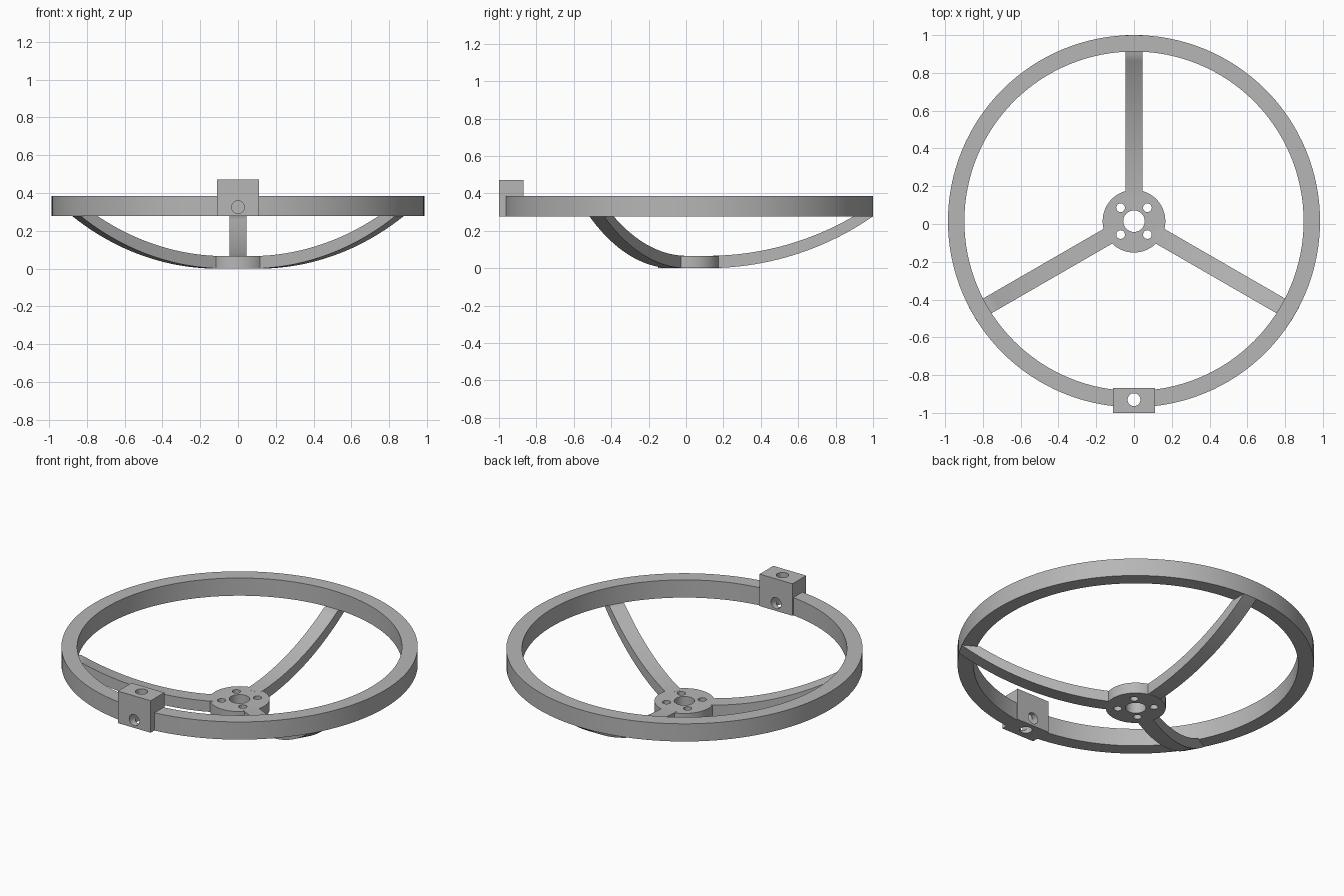
import bpy, bmesh, math
from mathutils import Matrix, Vector

if "Cube" in bpy.data.objects:
    bpy.data.objects.remove(bpy.data.objects["Cube"], do_unlink=True)

CY = 0.015                      # wheel axis in y
RING_R, RING_IN = 0.985, 0.898
RING_Z, RING_TOP = 0.277, 0.385
HUB_H = 0.066

grey = bpy.data.materials.new("plain grey")
grey.use_nodes = True
colour = (0.47, 0.47, 0.47, 1)
grey.diffuse_color = colour
grey.node_tree.nodes["Principled BSDF"].inputs["Base Color"].default_value = colour


def make(name, bm):
    bmesh.ops.recalc_face_normals(bm, faces=bm.faces)
    mesh = bpy.data.meshes.new(name)
    bm.to_mesh(mesh)
    bm.free()
    mesh.materials.append(grey)
    ob = bpy.data.objects.new(name, mesh)
    bpy.context.collection.objects.link(ob)
    return ob


def cylinder(name, radius, centre, depth, along_y=False, sides=32):
    bm = bmesh.new()
    turn = Matrix.Rotation(math.pi / 2, 4, 'X') if along_y else Matrix()
    bmesh.ops.create_cone(bm, cap_ends=True, segments=sides, radius1=radius, radius2=radius,
                          depth=depth, matrix=Matrix.Translation(centre) @ turn)
    return make(name, bm)


def select(ob):
    bpy.ops.object.select_all(action='DESELECT')
    ob.select_set(True)
    bpy.context.view_layer.objects.active = ob


def cut(ob, cutters):
    select(ob)
    for c in cutters:
        mod = ob.modifiers.new("cut", 'BOOLEAN')
        mod.operation, mod.solver, mod.object = 'DIFFERENCE', 'EXACT', c
        bpy.ops.object.modifier_apply(modifier=mod.name)


def smooth(ob):
    select(ob)
    bpy.ops.object.shade_smooth_by_angle(angle=math.radians(30))


# Rim: a square-section ring spun around the axis
bm = bmesh.new()
section = [bm.verts.new((r, CY, z)) for r, z in
           ((RING_IN, RING_Z), (RING_R, RING_Z), (RING_R, RING_TOP), (RING_IN, RING_TOP))]
edges = [bm.edges.new((section[i], section[(i + 1) % 4])) for i in range(4)]
bmesh.ops.spin(bm, geom=section + edges, cent=(0, CY, 0), axis=(0, 0, 1),
               angle=2 * math.pi, steps=128, use_merge=True)
bmesh.ops.remove_doubles(bm, verts=bm.verts, dist=1e-4)
rim = make("rim", bm)

# Hub disc with a centre bore and four bolt holes
hub = cylinder("hub", 0.166, (0, CY, HUB_H / 2), HUB_H, sides=64)
hub_cutters = [cylinder("bore_cutter", 0.057, (0, CY, 0), 1)]
for sx in (-1, 1):
    for sy in (-1, 1):
        hub_cutters.append(cylinder("bolt_cutter", 0.023, (sx * 0.071, CY + sy * 0.071, 0), 1))
cut(hub, hub_cutters)

# Clamp block on the front of the rim, drilled downwards and through
bm = bmesh.new()
bmesh.ops.create_cube(bm, size=1, matrix=Matrix.Translation((0, -0.934, 0.3745))
                      @ Matrix.Diagonal((0.222, 0.132, 0.195, 1)))
block = make("clamp_block", bm)
block_cutters = [cylinder("down_cutter", 0.034, (0, -0.93, 0.4), 1),
                 cylinder("through_cutter", 0.034, (0, -0.934, 0.325), 0.4, along_y=True)]
cut(block, block_cutters)
cut(rim, block_cutters)

for c in hub_cutters + block_cutters:
    bpy.data.objects.remove(c, do_unlink=True)

# Spokes: an arc rising from the hub to the underside of the rim
ARC_R, ARC_START = 1.552, 0.1


def arc_z(r):
    return ARC_R - math.sqrt(ARC_R ** 2 - (r - ARC_START) ** 2)


def arc_reach(z):
    return ARC_START + math.sqrt(ARC_R ** 2 - (ARC_R - z) ** 2)


def arc(end, lift, steps=24):
    start = 0.13
    radii = [start + (end - start) * i / steps for i in range(steps + 1)]
    return [(r, arc_z(r) + lift) for r in radii]


def spoke(name, degrees, width=0.09):
    bm = bmesh.new()
    low = arc(arc_reach(RING_Z), 0)
    high = arc(arc_reach(RING_Z - HUB_H), HUB_H)
    face = bm.faces.new([bm.verts.new((r, -width / 2, z)) for r, z in low + high[::-1]])
    side = bmesh.ops.extrude_face_region(bm, geom=[face])
    verts = [v for v in side["geom"] if isinstance(v, bmesh.types.BMVert)]
    bmesh.ops.translate(bm, verts=verts, vec=Vector((0, width, 0)))
    bm.transform(Matrix.Translation((0, CY, 0)) @ Matrix.Rotation(math.radians(degrees), 4, 'Z'))
    return make(name, bm)


spokes = [spoke("back_spoke", 90), spoke("right_spoke", 210), spoke("left_spoke", 330)]

for ob in [rim, hub, block] + spokes:
    smooth(ob)
